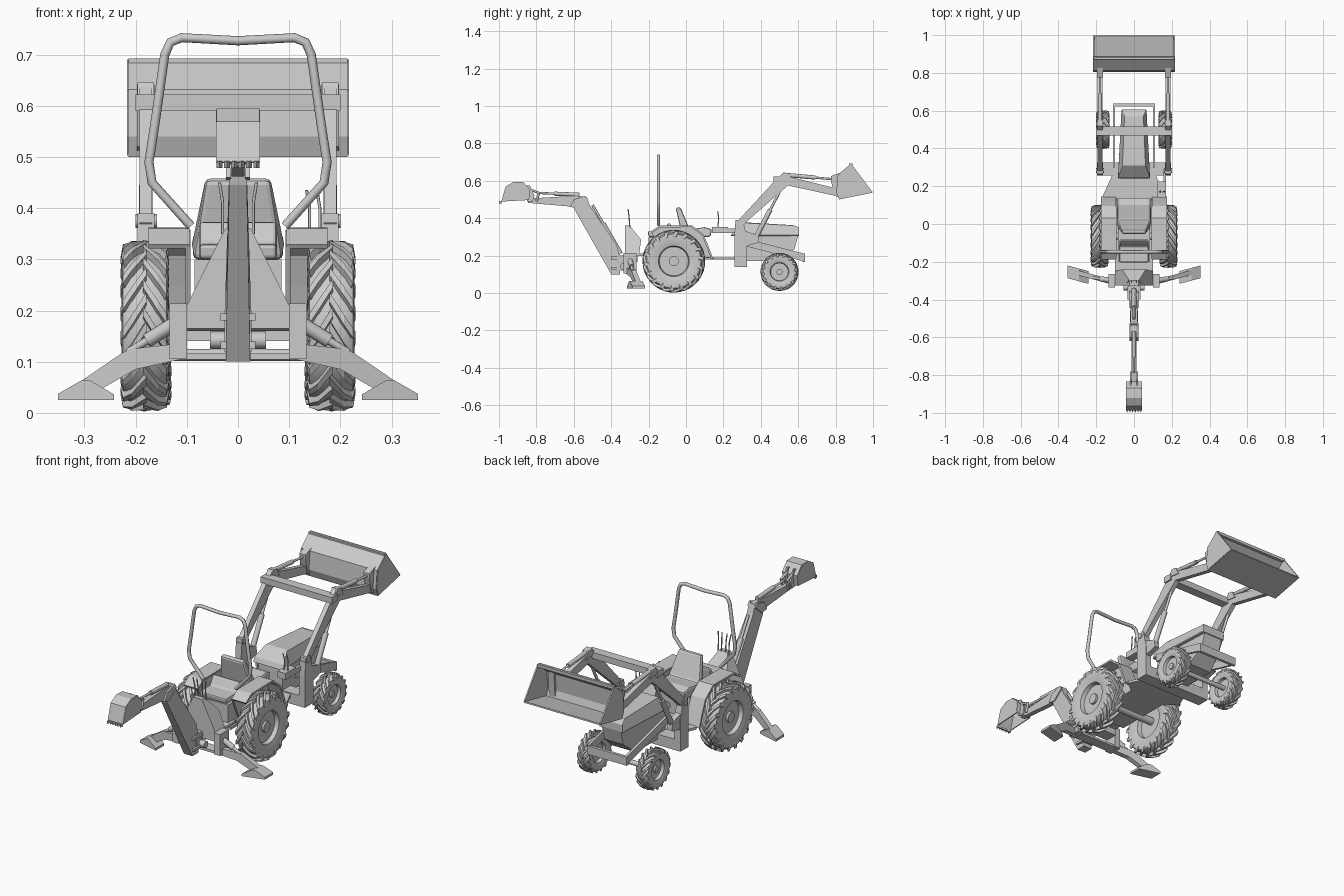
import bpy, bmesh, math
from mathutils import Vector

cube = bpy.data.objects.get("Cube")
if cube:
    bpy.data.objects.remove(cube, do_unlink=True)


# ---------- helpers ----------
def finish(name, bm, mirror=False, bevel=0, smooth=False):
    bmesh.ops.recalc_face_normals(bm, faces=bm.faces[:])
    mesh = bpy.data.meshes.new(name)
    bm.to_mesh(mesh)
    bm.free()
    ob = bpy.data.objects.new(name, mesh)
    bpy.context.collection.objects.link(ob)
    if smooth:
        for poly in mesh.polygons:
            poly.use_smooth = True
        mesh.set_sharp_from_angle(angle=math.radians(35))
    if bevel:
        mod = ob.modifiers.new("Bevel", 'BEVEL')
        mod.width, mod.segments = bevel, 2
    if mirror:
        ob.modifiers.new("Mirror", 'MIRROR')
    return ob


def loft(bm, rings):
    """Skin matching rings of points and cap both ends."""
    rows = [[bm.verts.new(p) for p in ring] for ring in rings]
    for a, b in zip(rows, rows[1:]):
        for i in range(len(a)):
            j = (i + 1) % len(a)
            bm.faces.new((a[i], a[j], b[j], b[i]))
    bm.faces.new(rows[0])
    bm.faces.new(rows[-1])


PLACE = {'X': lambda p, d: (d, p[0], p[1]),
         'Y': lambda p, d: (p[0], d, p[1]),
         'Z': lambda p, d: (p[0], p[1], d)}


def prism(name, pts, lo, hi, axis='X', edit=None, **opts):
    """Extrude a flat outline along an axis; edit may adjust each vertex."""
    bm = bmesh.new()
    loft(bm, [[PLACE[axis](p, d) for p in pts] for d in (lo, hi)])
    if edit:
        for v in bm.verts:
            edit(v.co)
    return finish(name, bm, **opts)


def box(name, x, y, z, **opts):
    outline = [(y[0], z[0]), (y[1], z[0]), (y[1], z[1]), (y[0], z[1])]
    return prism(name, outline, x[0], x[1], **opts)


def rod(name, a, b, radius, sides=12, mirror=False):
    a, b = Vector(a), Vector(b)
    turn = (b - a).to_track_quat('Z', 'Y')
    ring = [Vector((math.cos(t), math.sin(t), 0)) * radius
            for t in (math.tau * i / sides for i in range(sides))]
    bm = bmesh.new()
    loft(bm, [[end + turn @ p for p in ring] for end in (a, b)])
    return finish(name, bm, mirror=mirror, smooth=True)


def cylinder(name, a, b, radius, mirror=False):
    """Hydraulic cylinder: thick barrel and thin piston."""
    a, b = Vector(a), Vector(b)
    rod(name + "_barrel", a, a.lerp(b, .62), radius, mirror=mirror)
    rod(name + "_piston", a.lerp(b, .6), b, radius * .55, mirror=mirror)


def pipe(name, pts, radius):
    curve = bpy.data.curves.new(name, 'CURVE')
    curve.dimensions = '3D'
    curve.bevel_depth, curve.bevel_resolution = radius, 2
    curve.use_fill_caps = True
    line = curve.splines.new('POLY')
    line.points.add(len(pts) - 1)
    for point, co in zip(line.points, pts):
        point.co = (*co, 1)
    ob = bpy.data.objects.new(name, curve)
    bpy.context.collection.objects.link(ob)


def sheet(name, path, x0, x1, thickness, **opts):
    """Bent plate following a side path."""
    bm = bmesh.new()
    rows = [[bm.verts.new((x, *p)) for x in (x0, x1)] for p in path]
    for a, b in zip(rows, rows[1:]):
        bm.faces.new((a[0], a[1], b[1], b[0]))
    ob = finish(name, bm, **opts)
    mod = ob.modifiers.new("Solidify", 'SOLIDIFY')
    mod.thickness, mod.offset = thickness, 0
    return ob


# ---------- wheels ----------
def wheels(name, x, y, z, R, half, lugs):
    def at(u, r, angle):
        return (x + u * half, y + r * R * math.cos(angle), z + r * R * math.sin(angle))

    side = [(.35, .02), (.35, .46), (.8, .49), (.85, .56), (1, .72), (.93, .86), (.6, .91)]
    profile = side + [(-u, r) for u, r in reversed(side)]
    bm = bmesh.new()
    steps = 48
    loft(bm, [[at(u, r, math.tau * i / steps) for i in range(steps)] for u, r in profile])
    finish(name + "_tyres", bm, mirror=True, smooth=True)

    # chevron tread, alternating left and right of the centre line
    bm = bmesh.new()
    pitch = math.tau / lugs
    bars = [(-.08, 1, 0), (.55, .99, .8), (.93, .95, 1.25), (1.03, .8, 1.4)]
    for i in range(lugs):
        for flip in (1, -1):
            base = pitch * (i + (.5 if flip < 0 else 0))
            rings = []
            for u, r, lean in bars:
                mid, w = base + lean * pitch, pitch * .17
                rings.append([at(u * flip, r, mid - w), at(u * flip, r, mid + w),
                              at(u * flip * .85, r - .12, mid + w * 1.5),
                              at(u * flip * .85, r - .12, mid - w * 1.5)])
            loft(bm, rings)
    finish(name + "_tread", bm, mirror=True)
    rod(name + "_hub", (x, y, z), (x + half * .6, y, z), R * .16, mirror=True)


wheels("rear_wheel", .182, -.065, .17, .168, .046, 18)
wheels("front_wheel", .165, .5, .113, .102, .034, 16)
rod("front_axle", (-.16, .5, .113), (.16, .5, .113), .012)
rod("rear_axle", (-.17, -.065, .18), (.17, -.065, .18), .02)

# ---------- tractor body ----------
floor = [(-.11, .27), (.11, .27), (.165, .15), (.1, .1), (.1, -.2), (-.1, -.2), (-.1, .1), (-.165, .15)]
prism("floor_plate", floor, .178, .19, 'Z')
box("seat_base", (-.085, .085), (-.2, .09), (.19, .3))
path = [(-.185, .325), (-.14, .355), (.03, .357), (.09, .31), (.115, .25), (.14, .182)]
sheet("fender_tops", path, .095, .175, .01, mirror=True)
prism("fender_sides", path + [(-.12, .182)], .093, .103, mirror=True)


def narrow_nose(co):
    if co.y > .5:
        co.x *= .78
    if co.z > .35:
        co.x *= .7


prism("hood", [(.24, .305), (.25, .33), (.31, .378), (.57, .363), (.605, .35), (.605, .305)],
      -.085, .085, edit=narrow_nose, bevel=.004)
prism("engine_block", [(.26, .2), (.26, .308), (.6, .308), (.58, .235), (.5, .17), (.3, .17)],
      -.068, .068, edit=narrow_nose)
prism("frame_rails", [(.3, .255), (.3, .295), (.635, .21), (.635, .168)], .1, .112, mirror=True)
box("front_bumper", (-.112, .112), (.622, .637), (.165, .208))


def slim_back(co):
    if co.z > .4:
        co.x *= .72


prism("driver_seat", [(.13, .3), (.14, .34), (.1, .352), (.02, .34), (-.03, .46), (-.055, .455), (-.02, .3)],
      -.088, .088, edit=slim_back, bevel=.01)
prism("operator_seat", [(-.2, .3), (-.205, .33), (-.12, .33), (-.095, .375), (-.08, .37), (-.09, .3)],
      -.076, .076, bevel=.008)
half = [(.092, .365), (.168, .45), (.174, .49), (.163, .56), (.143, .7), (.132, .724), (.11, .733)]
hoop = half + [(0, .727)] + [(-x, z) for x, z in reversed(half)]
pipe("roll_bar", [(x, -.147, z) for x, z in hoop], .009)
box("control_console", (.125, .17), (.14, .225), (.32, .353))
box("console_bracket", (.155, .17), (.2, .29), (.32, .345))
for i, x in enumerate((.14, .16)):
    pipe(f"loader_lever_{i}", [(x, .17, .35), (x, .175, .4), (x - .006, .17, .435)], .003)

# ---------- front loader ----------
box("loader_cross_beam", (-.195, .195), (.258, .325), (.14, .195))
prism("loader_posts", [(.258, .14), (.325, .14), (.325, .3), (.305, .39), (.265, .39), (.258, .3)],
      .163, .196, mirror=True)
prism("loader_arms", [(.262, .37), (.3, .355), (.345, .4), (.545, .575), (.82, .515), (.82, .555),
                      (.56, .62), (.515, .638), (.475, .6)], .168, .192, mirror=True)
rod("arm_pivots", (.158, .283, .375), (.2, .283, .375), .014, mirror=True)
box("arm_cross_tube", (-.2, .2), (.468, .515), (.59, .622))
cylinder("lift", (.18, .37, .29), (.18, .5, .54), .013, mirror=True)
prism("lift_brackets", [(.32, .25), (.39, .27), (.385, .31), (.32, .33)], .166, .194, mirror=True)
cylinder("tilt", (.18, .53, .632), (.18, .79, .608), .011, mirror=True)
prism("tilt_links", [(.5, .61), (.52, .645), (.55, .64), (.57, .6)], .164, .196, mirror=True)
prism("bucket_mounts", [(.775, .6), (.775, .625), (.83, .645), (.82, .51), (.795, .52)], .163, .197, mirror=True)
scoop = [(.885, .69), (.815, .63), (.807, .54), (.82, .503), (.997, .54)]
sheet("loader_bucket", scoop, -.214, .214, .007)
prism("loader_bucket_ends", scoop, .21, .217, mirror=True)
box("bucket_top_lip", (-.214, .214), (.872, .89), (.677, .692))

# ---------- backhoe frame and stabilizers ----------
box("backhoe_uprights", (.1, .134), (-.335, -.265), (.105, .214), mirror=True)
box("backhoe_upper_beam", (-.1, .1), (-.325, -.26), (.165, .21))
box("backhoe_lower_beam", (-.1, .1), (-.325, -.27), (.104, .116))
box("backhoe_deck", (-.1, .1), (-.32, -.16), (.198, .21))


def taper_tower(co):
    co.x *= 1 - .75 * max(0, co.z - .21) / .15


prism("control_tower", [(-.325, .21), (-.325, .36), (-.3, .36), (-.24, .285), (-.25, .21)],
      -.1, .1, edit=taper_tower)
for i, x in enumerate((-.03, -.012, .012, .03)):
    pipe(f"backhoe_lever_{i}", [(x, -.3, .35), (x, -.305, .41), (x * 1.2, -.31, .45)], .003)


def splay(co):
    co.y += .27 * (co.x - .11)


prism("stabilizer_arms", [(.11, .105), (.12, .135), (.21, .125), (.225, .118), (.31, .06), (.27, .045), (.2, .085)],
      -.322, -.296, 'Y', edit=splay, mirror=True)
prism("stabilizer_feet", [(.242, .025), (.352, .025), (.352, .037), (.305, .064), (.29, .064), (.242, .036)],
      -.352, -.285, 'Y', edit=splay, mirror=True)
cylinder("stabilizer", (.115, -.3, .18), (.215, -.285, .118), .014, mirror=True)

# ---------- boom, dipper and digging bucket ----------
box("swing_post", (-.026, .026), (-.37, -.325), (.12, .2))
for z in (.125, .18):
    box("swing_hinge", (-.034, .034), (-.4, -.33), (z, z + .014))
rod("swing_cylinder", (-.055, -.335, .142), (.055, -.335, .142), .017)


def taper_boom(co):
    if co.z > .4:
        co.x *= .72


prism("boom", [(-.4, .1), (-.352, .1), (-.355, .2), (-.37, .255), (-.515, .47), (-.53, .515), (-.6, .465), (-.595, .445)],
      -.024, .024, edit=taper_boom)
cylinder("boom_ram", (0, -.35, .21), (0, -.5, .47), .013)
prism("dipper", [(-.615, .462), (-.53, .512), (-.6, .52), (-.84, .505), (-.845, .482), (-.8, .478)], -.013, .013)
prism("dipper_cheeks", [(-.62, .46), (-.58, .455), (-.525, .5), (-.54, .52), (-.6, .5)], .014, .023, mirror=True)
cylinder("dipper_ram", (0, -.57, .525), (0, -.785, .535), .011)
rod("link_upper", (.016, -.785, .535), (.016, -.85, .56), .006, mirror=True)
rod("link_lower", (.016, -.785, .535), (.016, -.8, .49), .006, mirror=True)
shell = [(-.985, .489), (-.962, .568), (-.92, .592), (-.87, .59), (-.835, .55), (-.842, .497)]
sheet("digging_bucket", shell, -.042, .042, .005)
prism("digging_bucket_sides", shell, .038, .043, mirror=True)
prism("bucket_ears", [(-.86, .575), (-.835, .575), (-.81, .52), (-.82, .485), (-.85, .49)], .014, .022, mirror=True)
for i in range(6):
    x = -.036 + i * .0144
    prism(f"tooth_{i}", [(x - .006, -.983), (x + .006, -.983), (x, -1)], .478, .492, 'Z')
